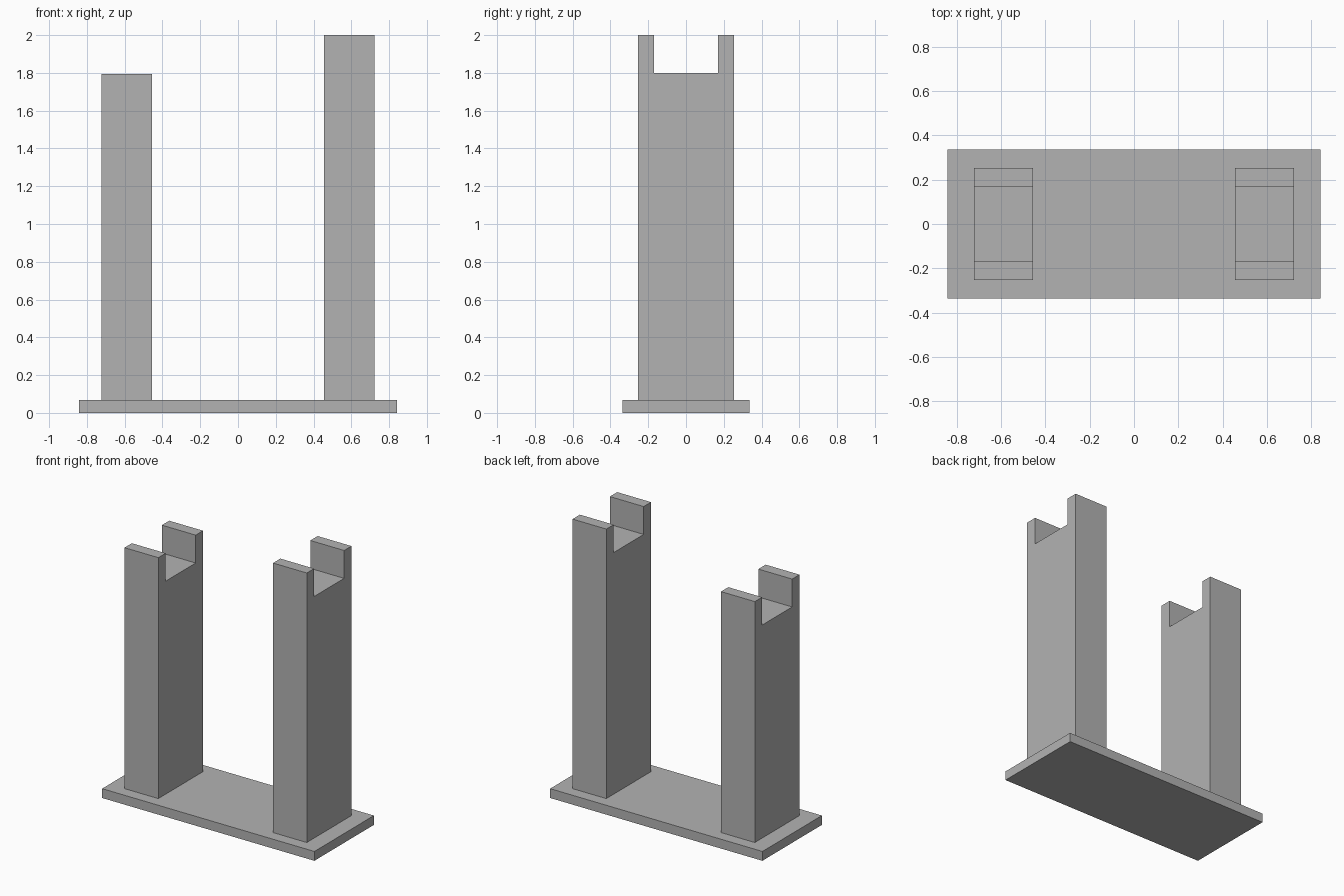
import bpy
import bmesh

cube = bpy.data.objects.get("Cube")
if cube:
    bpy.data.objects.remove(cube, do_unlink=True)

# Single plain grey material
GREY = (0.45, 0.45, 0.45, 1.0)
grey = bpy.data.materials.new("plain_grey")
grey.use_nodes = True
grey.diffuse_color = GREY
grey.node_tree.nodes["Principled BSDF"].inputs["Base Color"].default_value = GREY


def extrude_profile(name, profile, x0, x1):
    """Extrude a closed (y, z) profile along x from x0 to x1."""
    bm = bmesh.new()
    face = bm.faces.new([bm.verts.new((x0, y, z)) for y, z in profile])
    result = bmesh.ops.extrude_face_region(bm, geom=[face])
    verts = [g for g in result["geom"] if isinstance(g, bmesh.types.BMVert)]
    bmesh.ops.translate(bm, vec=(x1 - x0, 0, 0), verts=verts)
    bmesh.ops.recalc_face_normals(bm, faces=bm.faces)
    mesh = bpy.data.meshes.new(name)
    bm.to_mesh(mesh)
    bm.free()
    mesh.materials.append(grey)
    obj = bpy.data.objects.new(name, mesh)
    bpy.context.collection.objects.link(obj)
    return obj


def mirrored(half):
    """Complete a profile by mirroring it in y."""
    return half + [(-y, z) for y, z in reversed(half)]


BASE_TOP = 0.067
POST_INNER, POST_OUTER = 0.455, 0.723
POST_HALF_DEPTH, SLOT_HALF_WIDTH, SLOT_DEPTH = 0.253, 0.17, 0.2

# Flat base plate
extrude_profile("base_plate", mirrored([(0.337, 0), (0.337, BASE_TOP)]), -0.842, 0.842)

# Two upright posts with a notch in the top, the left one taller
for name, side, top in (("right_post", -1, 1.795), ("left_post", 1, 2.0)):
    half = [
        (POST_HALF_DEPTH, BASE_TOP),
        (POST_HALF_DEPTH, top),
        (SLOT_HALF_WIDTH, top),
        (SLOT_HALF_WIDTH, top - SLOT_DEPTH),
    ]
    extrude_profile(name, mirrored(half), side * POST_INNER, side * POST_OUTER)
